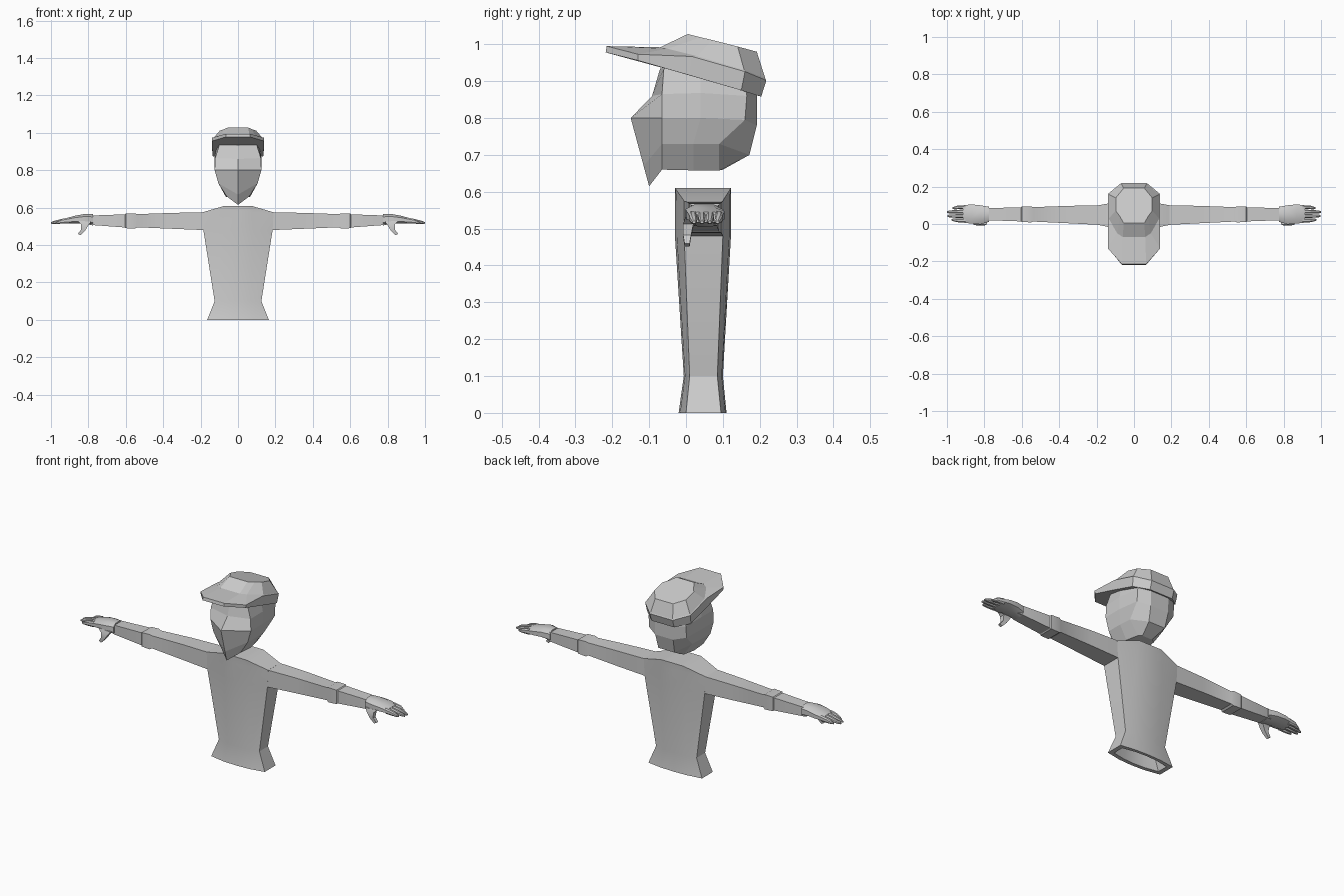
import bpy, bmesh, math

grey = bpy.data.materials.new("plain grey")
grey.diffuse_color = (0.6, 0.6, 0.6, 1)


def loft(name, rings, angle=None, caps=(True, True)):
    """Skin a list of equal-length closed rings."""
    bm = bmesh.new()
    vr = [[bm.verts.new(p) for p in r] for r in rings]
    n = len(vr[0])
    for a, b in zip(vr, vr[1:]):
        for i in range(n):
            j = (i + 1) % n
            bm.faces.new((a[i], a[j], b[j], b[i]))
    if caps[0]:
        bm.faces.new(vr[0])
    if caps[1]:
        bm.faces.new(vr[-1])
    bmesh.ops.recalc_face_normals(bm, faces=bm.faces)
    me = bpy.data.meshes.new(name)
    bm.to_mesh(me)
    bm.free()
    me.materials.append(grey)
    ob = bpy.data.objects.new(name, me)
    bpy.context.collection.objects.link(ob)
    if angle:
        bpy.context.view_layer.objects.active = ob
        ob.select_set(True)
        bpy.ops.object.shade_smooth_by_angle(angle=math.radians(angle))
        ob.select_set(False)
    return ob


def sym(half):
    """Mirror a half ring across x; points on x = 0 are kept once."""
    return half + [(-x, y, z) for x, y, z in reversed(half) if x > 1e-6]


# Torso: lens-shaped sections, open and hollow at the hem
def torso_ring(w, c, y0, y1, o0, o1, z):
    m0, m1 = o0 * .8 + y0 * .2, o1 * .8 + y1 * .2
    return [(0, o0, z), (c, m0, z), (w, y0, z), (w, y1, z), (c, m1, z),
            (0, o1, z), (-c, m1, z), (-w, y1, z), (-w, y0, z), (-c, m0, z)]


loft("torso", [
    torso_ring(.10, .05, .025, .07, .01, .085, .10),
    torso_ring(.14, .065, .017, .078, 0, .095, 0),
    torso_ring(.165, .08, 0, .095, -.02, .11, 0),
    torso_ring(.125, .07, .01, .085, -.006, .10, .10),
    torso_ring(.185, .08, -.005, .10, -.03, .122, .48),
    torso_ring(.19, .08, -.005, .10, -.03, .122, .575),
    torso_ring(.07, .04, -.03, .122, -.03, .122, .61)], 30)

# Head with a pointed face mask
loft("head", [sym(r) for r in (
    [(0, -.10, .615), (.06, -.065, .66), (.065, .02, .658), (.05, .09, .658), (.03, .10, .66)],
    [(0, -.115, .67), (.105, -.065, .73), (.105, .02, .73), (.10, .09, .73), (.05, .172, .70)],
    [(0, -.15, .80), (.125, -.065, .80), (.125, .04, .80), (.115, .16, .795), (.055, .192, .78)],
    [(0, -.092, .86), (.122, -.065, .865), (.125, .04, .868), (.115, .165, .86), (.055, .193, .855)],
    [(0, -.07, .935), (.10, -.06, .935), (.115, .04, .92), (.11, .163, .88), (.055, .19, .873)])])

# Cap: tilted band with brim, then the faceted crown
loft("cap", [sym(r) for r in (
    [(.065, -.218, .978), (.138, -.13, .956), (.138, .01, .916), (.135, .15, .875), (.07, .204, .858)],
    [(.065, -.215, .995), (.14, -.13, .973), (.14, .016, .967), (.14, .16, .926), (.07, .218, .902)],
    [(.06, -.07, .992), (.09, -.05, .988), (.135, .03, .968), (.135, .158, .93), (.068, .215, .908)],
    [(.055, .005, 1.028), (.075, .04, 1.019), (.097, .07, 1.012), (.097, .14, .994), (.055, .192, .98)])])


def box_ring(s, x, y0, y1, z0, z1, bevel=0):
    """Section across the arm, optionally with cut corners."""
    if not bevel:
        return [(s * x, y, z) for y, z in ((y0, z0), (y1, z0), (y1, z1), (y0, z1))]
    by, bz = (y1 - y0) * bevel, (z1 - z0) * bevel
    return [(s * x, y, z) for y, z in (
        (y0 + by, z0), (y1 - by, z0), (y1, z0 + bz), (y1, z1 - bz),
        (y1 - by, z1), (y0 + by, z1), (y0, z1 - bz), (y0, z0 + bz))]


for s, side in ((-1, "right"), (1, "left")):
    # Sleeve with a raised cuff, then the forearm to the wrist
    loft(side + "_arm", [box_ring(s, *r) for r in (
        (.18, -.005, .10, .48, .575), (.35, .004, .097, .487, .572),
        (.54, .013, .09, .495, .565), (.55, .009, .094, .488, .57),
        (.60, .01, .093, .49, .568), (.605, .014, .089, .494, .564),
        (.78, .02, .085, .507, .558), (.80, .025, .08, .51, .555))], 30)
    # Palm flattening toward the knuckles
    loft(side + "_palm", [box_ring(s, *r, .25) for r in (
        (.775, .012, .092, .505, .566), (.82, -.002, .10, .513, .566),
        (.87, .002, .105, .515, .557), (.915, .008, .10, .516, .545))], 35)
    # Four fingers
    for i, tip in enumerate((.975, .998, 1.0, .97)):
        y = .019 + i * .0235
        t = .05 + (y - .05) * .9
        loft(f"{side}_finger_{i + 1}", [box_ring(s, *r, .25) for r in (
            (.90, y - .011, y + .011, .516, .548),
            (.94, y - .010, y + .010, .515, .540),
            (tip - .012, t - .008, t + .008, .513, .528),
            (tip, t - .004, t + .004, .514, .521))], 35)
    # Thumb hooking down from the front of the palm
    loft(side + "_thumb", [
        [(s * x, y, z) for x, y, z in (
            (x0, ya, z0), (x1, ya, z1), (x1, yb, z1), (x0, yb, z0))]
        for x0, z0, x1, z1, ya, yb in (
            (.785, .525, .86, .53, -.002, .035), (.80, .505, .84, .512, -.008, .02),
            (.817, .478, .838, .483, -.008, .014), (.842, .452, .856, .46, -.004, .010))], 30)
